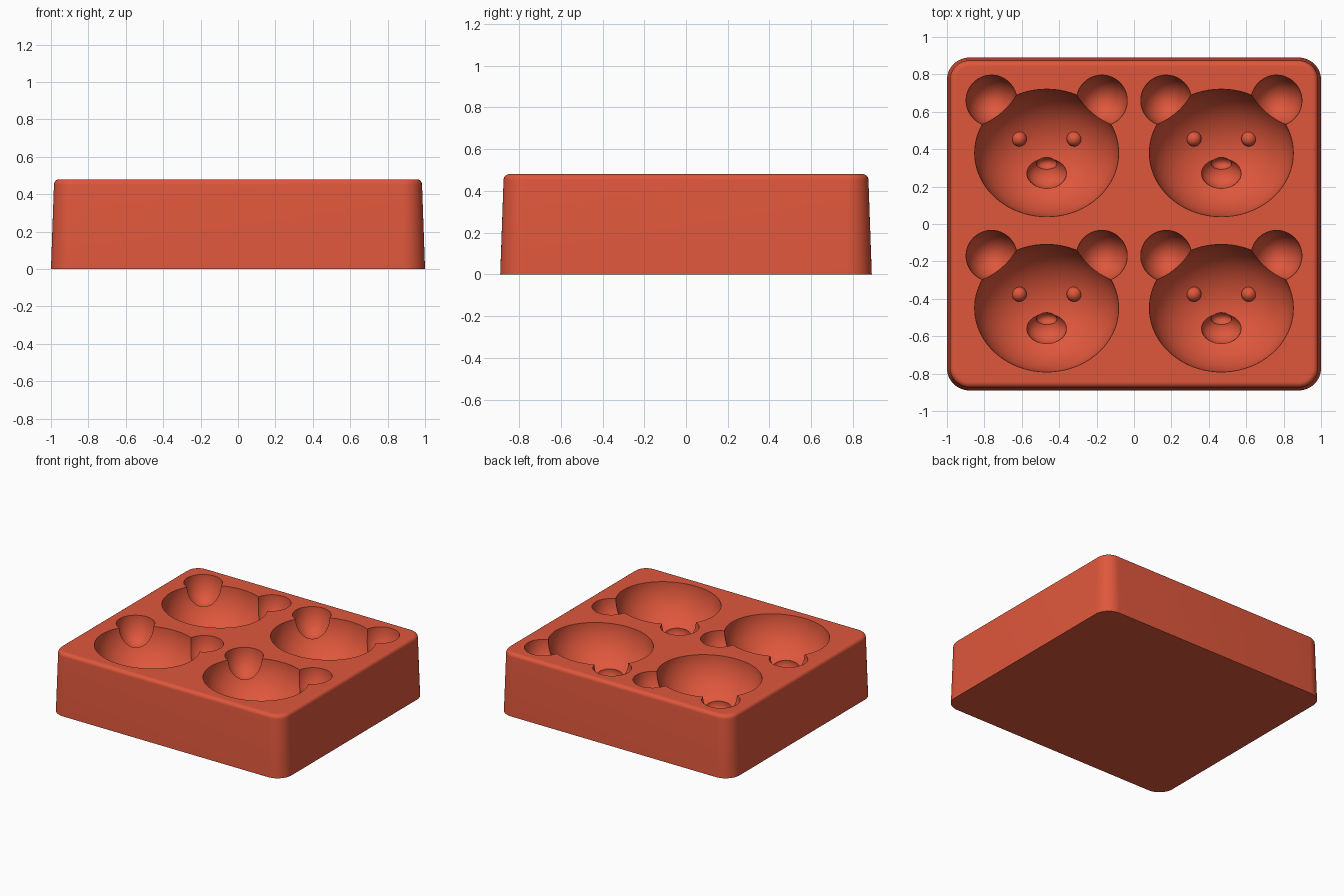
import bpy
import bmesh
from math import cos, sin, pi, radians
from mathutils import Matrix, Vector

if "Cube" in bpy.data.objects:
    bpy.data.objects.remove(bpy.data.objects["Cube"], do_unlink=True)

TOP = 0.48
BEARS = [(x, y) for x in (-0.467, 0.467) for y in (-0.45, 0.38)]

# Terracotta silicone, the only colour
clay = bpy.data.materials.new("terracotta")
clay.use_nodes = True
colour = (0.74, 0.095, 0.045, 1)
clay.diffuse_color = colour
clay.node_tree.nodes["Principled BSDF"].inputs["Base Color"].default_value = colour


def make_object(name, bm):
    bmesh.ops.recalc_face_normals(bm, faces=bm.faces)
    mesh = bpy.data.meshes.new(name)
    bm.to_mesh(mesh)
    bm.free()
    mesh.materials.append(clay)
    obj = bpy.data.objects.new(name, mesh)
    bpy.context.collection.objects.link(obj)
    return obj


def rounded_ring(bm, inset, z, steps=12):
    """Ring of vertices around a rectangle with rounded corners."""
    radius = 0.12 - inset
    verts = []
    for quarter, (sx, sy) in enumerate([(1, 1), (-1, 1), (-1, -1), (1, -1)]):
        for i in range(steps + 1):
            a = (quarter + i / steps) * pi / 2
            verts.append(bm.verts.new((sx * 0.88 + radius * cos(a),
                                       sy * 0.77 + radius * sin(a), z)))
    return verts


def block():
    """Tapered block with a softened upper edge."""
    bm = bmesh.new()
    profile = [(0, 0)]
    edge = 0.028
    for i in range(7):
        a = i / 6 * pi / 2
        profile.append((0.016 + edge * (1 - cos(a)), TOP - edge + edge * sin(a)))
    profile.append((0.055, TOP))
    rings = [rounded_ring(bm, inset, z) for inset, z in profile]
    for low, high in zip(rings, rings[1:]):
        for i in range(len(low)):
            j = (i + 1) % len(low)
            bm.faces.new((low[i], low[j], high[j], high[i]))
    bm.faces.new(rings[0][::-1])
    bm.faces.new(rings[-1])
    return make_object("bear_mould", bm)


def ellipsoids(name, offsets, depth, radii, segments=64):
    """The same ellipsoid at given offsets in every bear."""
    bm = bmesh.new()
    for bx, by in BEARS:
        for ox, oy in offsets:
            place = Matrix.Translation(Vector((bx + ox, by + oy, TOP - depth)))
            bmesh.ops.create_uvsphere(bm, u_segments=segments,
                                      v_segments=segments // 2, radius=1,
                                      matrix=place @ Matrix.Diagonal((*radii, 1)))
    return make_object(name, bm)


def combine(target, tool, operation):
    """Apply a boolean and discard the helper."""
    tool.hide_render = True
    mod = target.modifiers.new(tool.name, "BOOLEAN")
    mod.operation = operation
    mod.solver = "EXACT"
    mod.object = tool
    bpy.ops.object.modifier_apply(modifier=mod.name)
    bpy.data.objects.remove(tool, do_unlink=True)


mould = block()
bpy.ops.object.select_all(action="DESELECT")
mould.select_set(True)
bpy.context.view_layer.objects.active = mould

# Hollows: head, ears, snout and nose
hollows = [
    ("head", [(0, 0)], -0.002, (0.385, 0.341, 0.332), 96),
    ("ears", [(-0.295, 0.28), (0.295, 0.28)], -0.001, (0.136, 0.136, 0.19), 64),
    ("snout", [(0, -0.106)], 0.29, (0.107, 0.085, 0.085), 48),
    ("nose", [(0, -0.058)], 0.345, (0.055, 0.036, 0.05), 32),
]
for name, offsets, depth, radii, segments in hollows:
    combine(mould, ellipsoids(name, offsets, depth, radii, segments), "DIFFERENCE")

# Raised beads that press the eyes
eyes = ellipsoids("eyes", [(-0.147, 0.075), (0.147, 0.075)], 0.296,
                  (0.04, 0.04, 0.04), 32)
combine(mould, eyes, "UNION")

bpy.ops.object.shade_smooth_by_angle(angle=radians(30))
